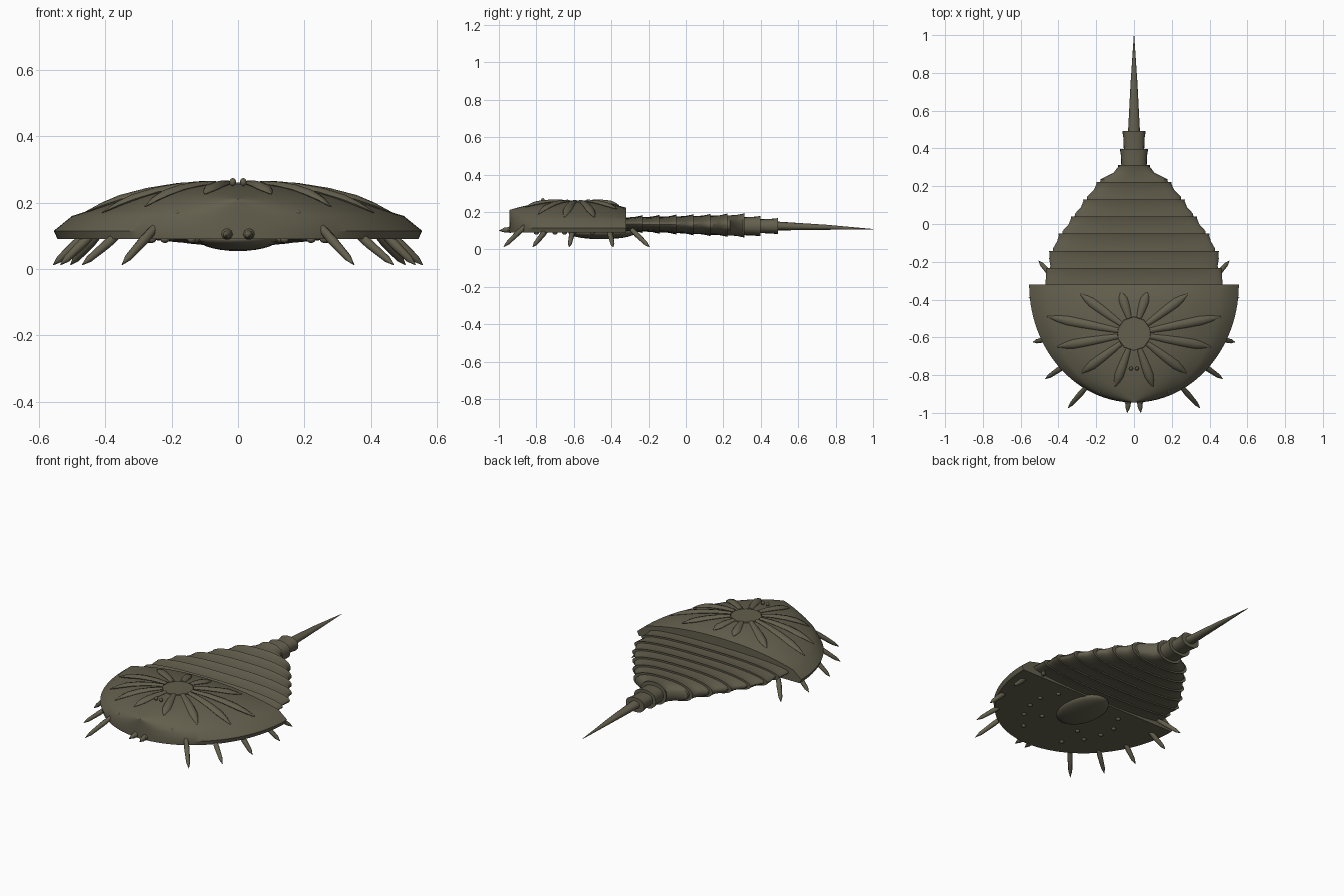
import bpy, bmesh, math
from mathutils import Vector

if "Cube" in bpy.data.objects:
    bpy.data.objects.remove(bpy.data.objects["Cube"])

COLOUR = (0.125, 0.115, 0.075, 1)
olive = bpy.data.materials.new("olive_shell")
olive.use_nodes = True
olive.diffuse_color = COLOUR
bsdf = olive.node_tree.nodes["Principled BSDF"]
bsdf.inputs["Base Color"].default_value = COLOUR
bsdf.inputs["Roughness"].default_value = 0.7


def finish(name, bm, angle=35):
    bmesh.ops.recalc_face_normals(bm, faces=bm.faces)
    mesh = bpy.data.meshes.new(name)
    bm.to_mesh(mesh)
    bm.free()
    mesh.materials.append(olive)
    ob = bpy.data.objects.new(name, mesh)
    bpy.context.collection.objects.link(ob)
    bpy.ops.object.select_all(action='DESELECT')
    ob.select_set(True)
    bpy.context.view_layer.objects.active = ob
    bpy.ops.object.shade_smooth_by_angle(angle=math.radians(angle))
    return ob


def loft(name, rings, angle=35):
    """Skin closed rings of equal length and cap both ends."""
    bm = bmesh.new()
    vs = [[bm.verts.new(p) for p in ring] for ring in rings]
    n = len(vs[0])
    for a, b in zip(vs, vs[1:]):
        for i in range(n):
            j = (i + 1) % n
            bm.faces.new((a[i], a[j], b[j], b[i]))
    bm.faces.new(vs[0])
    bm.faces.new(vs[-1])
    return finish(name, bm, angle)


def tube(name, pts, radii, sides=8, flat=1.0):
    """Tapered tube through points, optionally flattened vertically."""
    pts = [Vector(p) for p in pts]
    axis = (pts[-1] - pts[0]).normalized()
    side = axis.cross(Vector((0, 0, 1))).normalized()
    up = side.cross(axis)
    rings = []
    for p, r in zip(pts, radii):
        angs = [2 * math.pi * i / sides for i in range(sides)]
        rings.append([p + side * r * math.cos(a) + up * r * flat * math.sin(a) for a in angs])
    return loft(name, rings, 50)


def ball(name, centre, scale, segs=12):
    bm = bmesh.new()
    bmesh.ops.create_uvsphere(bm, u_segments=segs, v_segments=segs // 2 + 2, radius=1)
    for v in bm.verts:
        v.co = Vector([c + s * k for c, s, k in zip(centre, scale, v.co)])
    return finish(name, bm, 60)


# Head shield: arched section swept over a half ellipse
REAR, LENGTH, HALF = -0.32, 0.625, 0.555
RIM_U, RIM_Z = 0.9, 0.16


def ridge(y):
    d = y + 0.58
    s, drop = (d / 0.26, 0.035) if d > 0 else (-d / 0.365, 0.047)
    return 0.257 - drop * s ** 2.5


def half_width(y):
    return HALF * math.sqrt(max(0, 1 - ((y - REAR) / LENGTH) ** 2))


def arch(u, y):
    return RIM_Z + (ridge(y) - RIM_Z) * (1 - min(1, abs(u) / RIM_U) ** 2.2)


def surface(x, y):
    return arch(x / half_width(y), y)


rings = []
STEPS = 28
for k in range(STEPS + 1):
    a = math.radians(89) * k / STEPS
    y, w = REAR - LENGTH * math.sin(a), HALF * math.cos(a)
    us = [RIM_U * (i / 12 - 1) for i in range(25)]
    ring = [(w * u, y, arch(u, y)) for u in us]
    ring += [(w, y, 0.115), (w * 0.98, y, 0.09), (-w * 0.98, y, 0.09), (-w, y, 0.115)]
    rings.append(ring)
loft("head_shield", rings, 28)

# Rosette of petals on the shield
CENTRE = Vector((0, -0.58))
bm = bmesh.new()
bmesh.ops.create_cone(bm, cap_ends=True, segments=10, radius1=0.095, radius2=0.088, depth=0.02)
bmesh.ops.translate(bm, verts=bm.verts, vec=(0, CENTRE.y, 0.25))
finish("rosette_disc", bm)
tips = [(0.07, -0.36), (0.285, -0.37), (0.46, -0.49), (0.41, -0.65), (0.28, -0.79), (0.1, -0.86)]
for side, label in ((1, "left"), (-1, "right")):
    for n, (tx, ty) in enumerate(tips):
        tip = Vector((tx * side, ty))
        start = CENTRE + (tip - CENTRE).normalized() * 0.085
        path = []
        for t in (0, 0.25, 0.5, 0.72, 0.86, 1):
            p = start.lerp(tip, t)
            path.append((p.x, p.y, surface(p.x, p.y) + 0.003))
        tube(f"petal_{label}_{n + 1}", path, (0.013, 0.019, 0.023, 0.024, 0.016, 0.002), 8, 0.6)

# Abdomen: overlapping plates with flared rear lips
def oval(y, w, zc, h, n=40):
    ring = []
    for i in range(n):
        c, s = math.cos(2 * math.pi * i / n), math.sin(2 * math.pi * i / n)
        ring.append((w * math.copysign(abs(c) ** 0.8, c), y, zc + h * math.copysign(abs(s) ** 0.9, s)))
    return ring


widths = [0.49, 0.465, 0.45, 0.4, 0.335, 0.27, 0.2, 0.085]
for n, (front, rear) in enumerate(zip(widths, widths[1:])):
    y0 = REAR - 0.01 + 0.091 * n
    h, zc = 0.042 + 0.003 * n, 0.135 - 0.0012 * n
    mid = rear + 0.25 * (front - rear) - 0.005
    loft(f"abdomen_plate_{n + 1}", [
        oval(y0 - 0.01, front - 0.02, zc, h - 0.006),
        oval(y0 + 0.02, front - 0.022, zc, h - 0.006),
        oval(y0 + 0.055, mid, zc, h - 0.004),
        oval(y0 + 0.088, rear - 0.002, zc, h + 0.003),
        oval(y0 + 0.097, rear, zc, h + 0.006)])

# Tail rings and spine
for n, (y0, r, h) in enumerate(((0.3, 0.075, 0.054), (0.395, 0.062, 0.043))):
    loft(f"tail_ring_{n + 1}", [
        oval(y0, r - 0.008, 0.124, h - 0.006, 20),
        oval(y0 + 0.06, r - 0.006, 0.124, h - 0.004, 20),
        oval(y0 + 0.098, r, 0.124, h, 20)])
tube("tail_spine", [(0, 0.48, 0.125), (0, 0.75, 0.118), (0, 1, 0.108)], (0.032, 0.018, 0.001), 12, 0.75)

# Legs, front feelers, eyes and underside studs
legs = [((0.25, -0.86, 0.125), (0.35, -0.975, 0.012)),
        ((0.36, -0.745, 0.105), (0.47, -0.82, 0.012)),
        ((0.44, -0.605, 0.105), (0.535, -0.625, 0.012)),
        ((0.46, -0.41, 0.1), (0.557, -0.39, 0.012)),
        ((0.42, -0.29, 0.105), (0.505, -0.195, 0.012))]
studs = [(0.14, -0.8), (0.22, -0.7), (0.26, -0.6), (0.27, -0.5), (0.22, -0.4), (0.13, -0.65)]
for side, label in ((1, "left"), (-1, "right")):
    for n, (base, tip) in enumerate(legs):
        a, b = [Vector((p[0] * side, p[1], p[2])) for p in (base, tip)]
        tube(f"leg_{label}_{n + 1}", [a.lerp(b, t) for t in (0, 0.3, 0.8, 1)],
             (0.012, 0.015, 0.011, 0.001))
    ball(f"feeler_base_{label}", (0.033 * side, -0.94, 0.105), (0.017, 0.017, 0.017))
    tube(f"feeler_{label}", [(0.03 * side, -0.94, 0.105), (0.033 * side, -0.97, 0.103),
                             (0.036 * side, -1, 0.1)], (0.015, 0.013, 0.001))
    ball(f"eye_{label}", (0.016 * side, -0.765, 0.262), (0.01, 0.01, 0.012))
    ball(f"side_eye_{label}", (0.18 * side, -0.885, 0.168), (0.01, 0.012, 0.01))
    for n, (x, y) in enumerate(studs):
        ball(f"stud_{label}_{n + 1}", (x * side, y, 0.09), (0.014, 0.014, 0.012), 8)
ball("belly_plate", (0, -0.45, 0.09), (0.12, 0.18, 0.036), 24)
